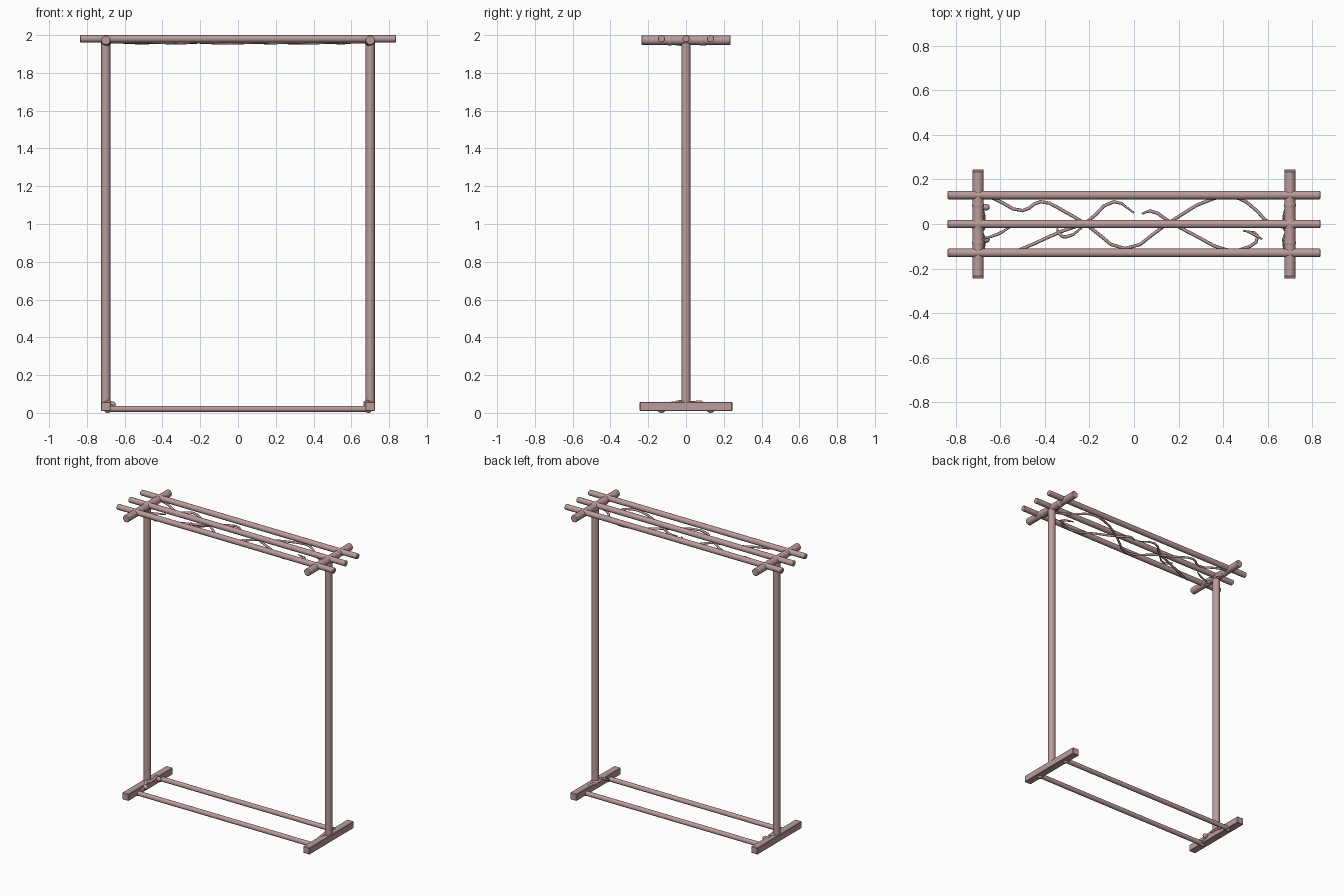
import bpy
from mathutils import Vector

if "Cube" in bpy.data.objects:
    bpy.data.objects.remove(bpy.data.objects["Cube"], do_unlink=True)

wood = bpy.data.materials.new("rosy_wood")
wood.use_nodes = True
COLOUR = (0.50, 0.33, 0.33, 1)
wood.diffuse_color = COLOUR
wood.node_tree.nodes["Principled BSDF"].inputs["Base Color"].default_value = COLOUR


def finish(name):
    ob = bpy.context.object
    ob.name = name
    ob.data.materials.clear()
    ob.data.materials.append(wood)
    return ob


def pole(name, start, end, radius, bevel=0.003):
    a, b = Vector(start), Vector(end)
    bpy.ops.mesh.primitive_cylinder_add(
        vertices=20, radius=radius, depth=(b - a).length, location=(a + b) / 2,
        rotation=(b - a).to_track_quat("Z", "Y").to_euler())
    ob = finish(name)
    mod = ob.modifiers.new("soft_ends", "BEVEL")
    mod.width, mod.segments, mod.limit_method = bevel, 2, "ANGLE"
    mod.angle_limit = 1.0
    bpy.ops.object.shade_smooth_by_angle()


def lump(name, centre, size):
    bpy.ops.mesh.primitive_uv_sphere_add(segments=16, ring_count=10, radius=1,
                                         location=centre)
    bpy.context.object.scale = size
    finish(name)
    bpy.ops.object.shade_smooth()


def vine(name, points, radius):
    curve = bpy.data.curves.new(name, "CURVE")
    curve.dimensions = "3D"
    curve.bevel_depth, curve.bevel_resolution = radius, 2
    curve.resolution_u, curve.use_fill_caps = 3, True
    spline = curve.splines.new("BEZIER")
    spline.bezier_points.add(len(points) - 1)
    for i, (p, co) in enumerate(zip(spline.bezier_points, points)):
        p.co = co
        p.handle_left_type = p.handle_right_type = "AUTO"
        p.radius = 0.5 if i in (0, len(points) - 1) else 1
    ob = bpy.data.objects.new(name, curve)
    bpy.context.collection.objects.link(ob)
    bpy.ops.object.select_all(action="DESELECT")
    ob.select_set(True)
    bpy.context.view_layer.objects.active = ob
    bpy.ops.object.convert(target="MESH")
    finish(name)
    bpy.ops.object.shade_smooth()


# Long rails along the top and bottom
for label, y in (("front", -0.13), ("middle", 0), ("back", 0.13)):
    pole(label + "_top_rail", (-0.836, y, 1.981), (0.836, y, 1.981), 0.019)
    if y:
        pole(label + "_bottom_rail", (-0.69, y, 0.021), (0.69, y, 0.021), 0.016)

# Each end: post, foot, cross arm and its lumpy joints
for side, s in (("right", -1), ("left", 1)):
    x = 0.70 * s
    pole(side + "_post", (x, 0, 0.03), (x, 0, 1.975), 0.024)
    pole(side + "_cross_arm", (x, -0.236, 1.973), (x, 0.236, 1.973), 0.0245)
    bpy.ops.mesh.primitive_cube_add(size=1, location=(x, 0, 0.034))
    bpy.context.object.scale = (0.05, 0.49, 0.047)
    foot = finish(side + "_foot")
    bpy.ops.object.transform_apply(location=False, rotation=False, scale=True)
    foot.modifiers.new("soft_edges", "BEVEL").width = 0.003
    lump(side + "_top_joint", (x, 0, 1.974), (0.03, 0.043, 0.026))
    for end, d in (("front", -1), ("back", 1)):
        lump(side + "_" + end + "_arm_knot", (x, 0.085 * d, 1.972), (0.027, 0.03, 0.027))
    lump(side + "_post_base_knot", (x - 0.01 * s, 0, 0.055), (0.026, 0.04, 0.012))
    vine(side + "_foot_vine", [(x - 0.022 * s, -0.13, 0.012), (x - 0.026 * s, -0.07, 0.045),
                               (x - 0.014 * s, -0.03, 0.06), (x - 0.025 * s, 0.03, 0.052),
                               (x - 0.014 * s, 0.08, 0.056), (x - 0.024 * s, 0.13, 0.012)], 0.009)
    vine(side + "_arm_vine", [(x, -0.14, 1.955), (x - 0.02 * s, -0.09, 1.965),
                              (x - 0.01 * s, -0.03, 1.953), (x - 0.022 * s, 0.03, 1.965),
                              (x, 0.09, 1.954), (x - 0.01 * s, 0.14, 1.96)], 0.01)

# Extra knots on the right foot
for end, y in (("front", -0.07), ("back", 0.075)):
    lump("right_foot_" + end + "_knot", (-0.665, y, 0.045), (0.018, 0.015, 0.016))

# Thin vines woven under the top rails, as plan paths
WEAVE = {
    "long_vine": [(-0.68, 0.13), (-0.62, 0.11), (-0.5, 0.06), (-0.42, 0.1), (-0.31, 0.055),
                  (-0.21, -0.005), (-0.04, -0.11), (0.14, -0.005), (0.36, 0.115),
                  (0.47, 0.115), (0.55, 0.06), (0.6, 0.01), (0.68, -0.02)],
    "short_vine": [(-0.56, -0.13), (-0.5, -0.11), (-0.33, -0.035), (-0.21, 0.01),
                   (-0.09, 0.1), (0.0, 0.05)],
    "cross_vine": [(0.035, 0.045), (0.075, 0.058), (0.16, 0.01), (0.29, -0.06),
                   (0.4, -0.112), (0.49, -0.112), (0.555, -0.055), (0.49, -0.03)],
    "end_twig": [(0.51, -0.035), (0.545, -0.05), (0.575, -0.068)],
    "middle_twig": [(-0.345, -0.02), (-0.335, -0.045), (-0.305, -0.058), (-0.22, -0.005)],
    "side_twig": [(-0.69, -0.07), (-0.61, -0.045), (-0.55, -0.01)],
}
for name, path in WEAVE.items():
    vine(name, [(x, y, 1.958 + 0.004 * (i % 2)) for i, (x, y) in enumerate(path)], 0.0075)

# Small burrs where the rails touch the ground line
for s in (-1, 1):
    for y in (-0.13, 0.13):
        lump("ground_burr", (0.69 * s, y, 0.014), (0.018, 0.02, 0.014))
